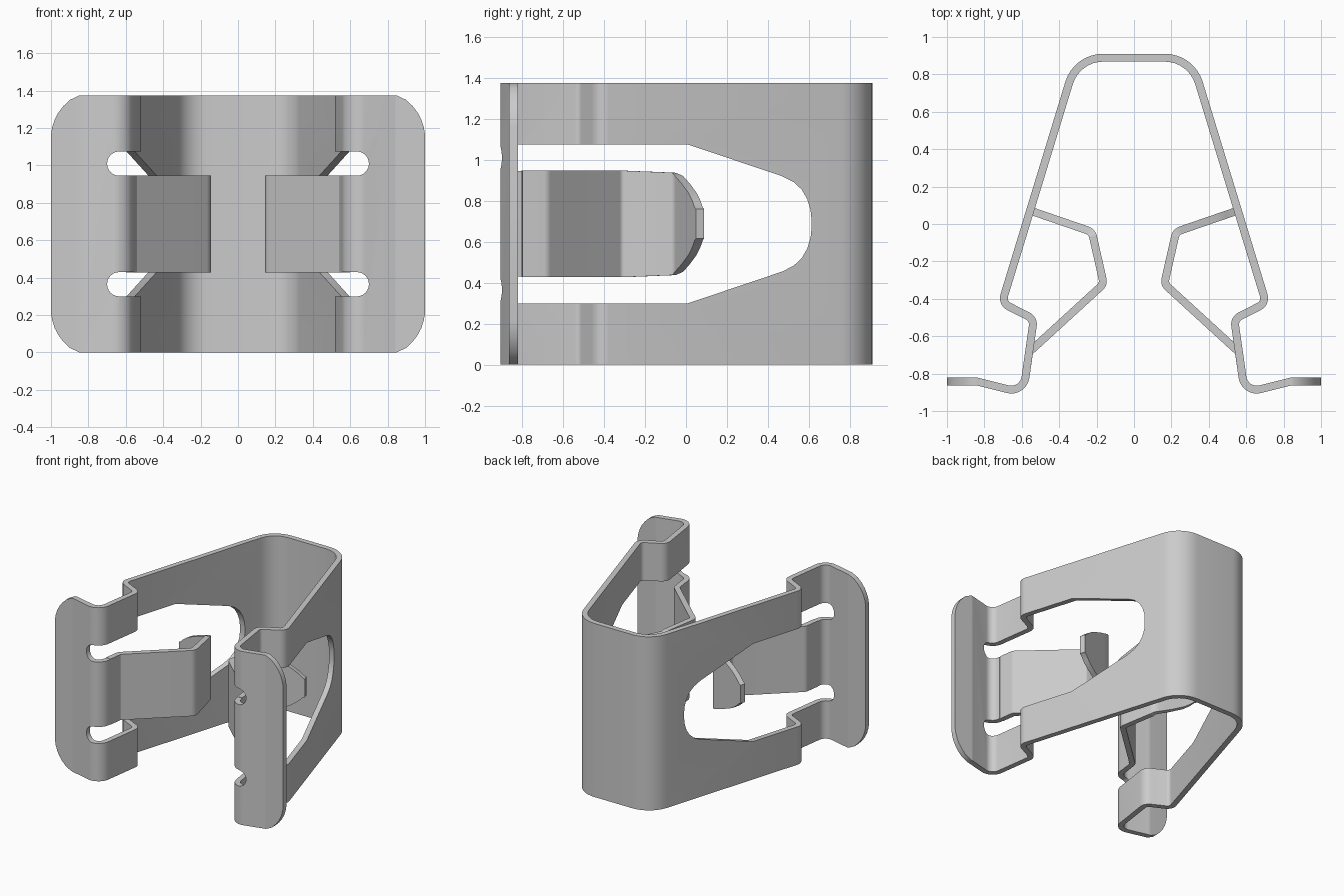
import bpy, bmesh, math
from mathutils import Vector

if "Cube" in bpy.data.objects:
    bpy.data.objects.remove(bpy.data.objects["Cube"])

T = 0.042          # sheet thickness
MID = 0.6875       # mid height


def interp(table, v):
    if v <= table[0][0]:
        return table[0][1]
    for (a, fa), (b, fb) in zip(table, table[1:]):
        if v <= b:
            return fa + (fb - fa) * (v - a) / (b - a)
    return table[-1][1]


def fillet(corners, steps=8):
    """Round each (x, y, radius) corner of a polyline."""
    pts = []
    for i, (x, y, r) in enumerate(corners):
        p = Vector((x, y))
        if r == 0 or i in (0, len(corners) - 1):
            pts.append(p)
            continue
        a = (Vector(corners[i - 1][:2]) - p).normalized()
        b = (Vector(corners[i + 1][:2]) - p).normalized()
        half = a.angle(b) / 2
        c = p + (a + b).normalized() * (r / math.sin(half))
        s = p + a * (r / math.tan(half)) - c
        e = p + b * (r / math.tan(half)) - c
        sweep = math.atan2(s.x * e.y - s.y * e.x, s.dot(e))
        for k in range(steps + 1):
            t = sweep * k / steps
            pts.append(c + Vector((s.x * math.cos(t) - s.y * math.sin(t),
                                   s.x * math.sin(t) + s.y * math.cos(t))))
    return pts


def finish(bm, name):
    bmesh.ops.recalc_face_normals(bm, faces=bm.faces)
    me = bpy.data.meshes.new(name)
    bm.to_mesh(me)
    bm.free()
    ob = bpy.data.objects.new(name, me)
    bpy.context.collection.objects.link(ob)
    return ob


def ribbon(name, pts, half_height):
    """Thick strip following pts, with its half height given per point."""
    bm = bmesh.new()
    rings = []
    for i, p in enumerate(pts):
        d0 = (p - pts[i - 1]).normalized() if i else (pts[1] - p).normalized()
        d1 = (pts[i + 1] - p).normalized() if i < len(pts) - 1 else d0
        d = (d0 + d1).normalized()
        o = Vector((-d.y, d.x)) * (T / 2 / d.dot(d0))
        h = half_height(p)
        rings.append([bm.verts.new((q.x, q.y, MID + z))
                      for q, z in ((p + o, -h), (p - o, -h), (p - o, h), (p + o, h))])
    for a, b in zip(rings, rings[1:]):
        for k in range(4):
            bm.faces.new((a[k], a[(k + 1) % 4], b[(k + 1) % 4], b[k]))
    bm.faces.new(rings[0])
    bm.faces.new(rings[-1])
    return finish(bm, name)


def prism(name, pts, vec):
    bm = bmesh.new()
    f = bm.faces.new([bm.verts.new(p) for p in pts])
    g = bmesh.ops.extrude_face_region(bm, geom=[f])
    bmesh.ops.translate(bm, vec=vec, verts=[v for v in g["geom"] if isinstance(v, bmesh.types.BMVert)])
    ob = finish(bm, name)
    ob.hide_render = True
    return ob


def activate(ob):
    bpy.ops.object.select_all(action='DESELECT')
    ob.select_set(True)
    bpy.context.view_layer.objects.active = ob


# Folded clip body with rounded flange corners
flange = [(0.855, 0), (0.90, 0.025), (0.936, 0.06), (0.962, 0.095), (0.98, 0.13), (0.993, 0.17), (1.0, 0.21)]
right = [(0.306, 0.889, 0.19), (0.706, -0.422, 0.05), (0.536, -0.508, 0.05),
         (0.592, -0.904, 0.077), (0.84, -0.842, 0.06)]
right += [(x, -0.842, 0) for x, _ in flange[1:]]
left = [(-x, y, r) for x, y, r in reversed(right)]
body = ribbon("clip_body", fillet(left + right), lambda p: MID - interp(flange, abs(p.x)))

# Side windows, cut through both walls
low = [(-0.8, 0.30), (0.01, 0.30), (0.47, 0.455), (0.525, 0.483), (0.565, 0.52),
       (0.592, 0.567), (0.608, 0.62), (0.612, 0.66)]
outline = low + [(y, 2 * MID - z) for y, z in reversed(low)]
cutters = [prism("window_cutter", [(-1.2, y, z) for y, z in outline], (2.4, 0, 0))]

# Round-ended slots in the flanges
for side in (-1, 1):
    for z in (0.365, 2 * MID - 0.365):
        arc = [(0.635 + 0.065 * math.cos(a), z + 0.065 * math.sin(a))
               for a in (math.pi * (k / 12 - 0.5) for k in range(13))]
        shape = [(0.45, z - 0.065)] + arc + [(0.45, z + 0.065)]
        cutters.append(prism("slot_cutter", [(side * x, -1.0, q) for x, q in shape], (0, 0.23, 0)))

activate(body)
for c in cutters:
    m = body.modifiers.new("cut", 'BOOLEAN')
    m.operation, m.solver, m.object = 'DIFFERENCE', 'EXACT', c
    bpy.ops.object.modifier_apply(modifier=m.name)
for c in cutters:
    bpy.data.objects.remove(c)
bpy.ops.object.shade_smooth_by_angle(angle=math.radians(30))

# Inward spring tabs with rounded tips
tip = [(-0.3, 0.26), (-0.06, 0.25), (-0.035, 0.235), (0.0, 0.195), (0.033, 0.15),
       (0.05, 0.115), (0.062, 0.08), (0.07, 0.07)]
for side, label in ((-1, "left"), (1, "right")):
    path = [(0.577, -0.80, 0), (0.561, -0.685, 0.03), (0.162, -0.32, 0.045), (0.225, -0.042, 0.05)]
    path += [(0.225 + 0.32 * t, -0.042 + 0.11 * t, 0) for t in (0.25, 0.38, 0.53, 0.68, 0.84, 0.95, 1.0)]
    tab = ribbon("spring_tab_" + label, fillet([(side * x, y, r) for x, y, r in path]),
                 lambda p: interp(tip, p.y))
    activate(tab)
    bpy.ops.object.shade_smooth_by_angle(angle=math.radians(30))
